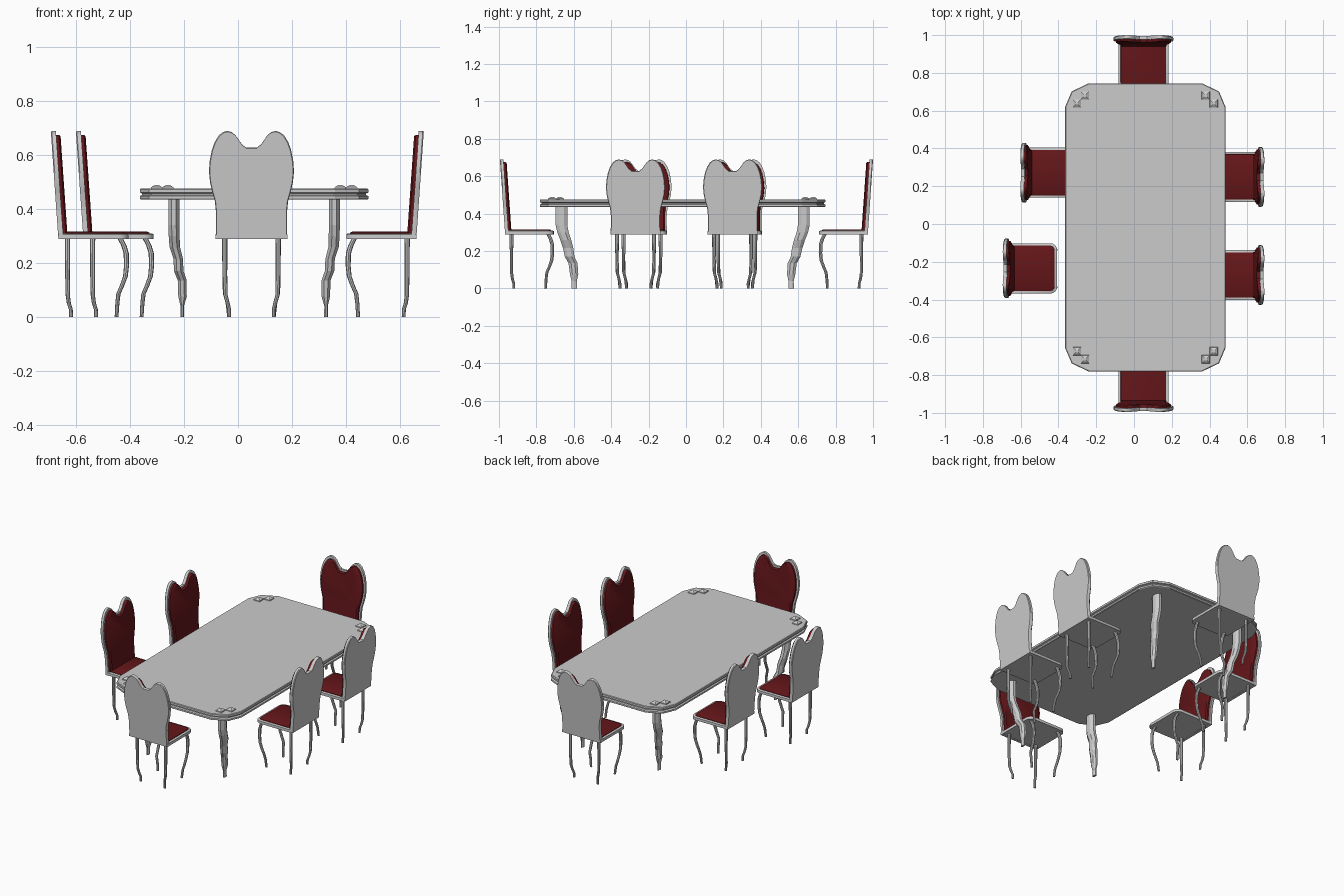
import bpy, bmesh, math
from mathutils import Matrix, Vector

if "Cube" in bpy.data.objects:
    bpy.data.objects.remove(bpy.data.objects["Cube"])

red = bpy.data.materials.new("red_upholstery")
red.diffuse_color = (0.13, 0.008, 0.01, 1)
red.use_nodes = True
red.node_tree.nodes["Principled BSDF"].inputs["Base Color"].default_value = red.diffuse_color


def loft_mesh(name, rings, mat=None):
    """Skin a list of equal-length rings and cap both ends."""
    bm = bmesh.new()
    vs = [[bm.verts.new(p) for p in r] for r in rings]
    n = len(vs[0])
    for a, b in zip(vs, vs[1:]):
        for i in range(n):
            j = (i + 1) % n
            bm.faces.new((a[i], a[j], b[j], b[i]))
    bm.faces.new(vs[0][::-1])
    bm.faces.new(vs[-1])
    bmesh.ops.recalc_face_normals(bm, faces=bm.faces)
    me = bpy.data.meshes.new(name)
    bm.to_mesh(me)
    bm.free()
    if mat:
        me.materials.append(mat)
    return me


def place(name, me, matrix=Matrix()):
    ob = bpy.data.objects.new(name, me)
    bpy.context.collection.objects.link(ob)
    ob.matrix_world = matrix
    return ob


def tube(path, sides, turn=0.0):
    """Rings around a path of (x, y, z, radius_x, radius_y)."""
    angles = [turn + math.tau * i / sides for i in range(sides)]
    return [[(x + rx * math.cos(a), y + ry * math.sin(a), z) for a in angles]
            for x, y, z, rx, ry in path]


def smooth(me, angle=35):
    me.shade_smooth()
    me.set_sharp_from_angle(angle=math.radians(angle))


# ---------- table ----------
CX, CY = 0.06, -0.018
corner = [(0.424, 0.64), (0.39, 0.72), (0.30, 0.763)]


def top_outline(z, inset=0.0):
    pts = []
    for sx, sy, seq in ((1, 1, corner), (-1, 1, corner[::-1]),
                        (-1, -1, corner), (1, -1, corner[::-1])):
        pts += [(CX + sx * (x - inset), CY + sy * (y - inset), z) for x, y in seq]
    return pts


# edge with a groove running all round
place("table_top", loft_mesh("table_top", [
    top_outline(0.435, 0.004), top_outline(0.438), top_outline(0.448),
    top_outline(0.452, 0.008), top_outline(0.458, 0.008),
    top_outline(0.461), top_outline(0.473), top_outline(0.476, 0.003)]))

# wavy table legs and corner studs, mirrored to all four corners
leg_path = [(0.298, 0.648, 0.437, 0.022, 0.034), (0.298, 0.648, 0.34, 0.022, 0.034),
            (0.297, 0.640, 0.30, 0.022, 0.033), (0.295, 0.625, 0.26, 0.021, 0.032),
            (0.282, 0.612, 0.215, 0.019, 0.030), (0.280, 0.604, 0.17, 0.019, 0.028),
            (0.267, 0.586, 0.135, 0.018, 0.026), (0.266, 0.580, 0.075, 0.017, 0.024),
            (0.267, 0.580, 0.04, 0.007, 0.015), (0.267, 0.580, 0.0, 0.008, 0.016)]
for sx in (-1, 1):
    for sy in (-1, 1):
        path = [(CX + sx * x, CY + sy * y, z, rx, ry) for x, y, z, rx, ry in leg_path]
        place("table_leg", loft_mesh("table_leg", tube(path, 8, math.pi / 8)))
        for x, y in ((0.32, 0.698), (0.362, 0.656)):
            sx_, sy_ = CX + sx * x, CY + sy * y
            stud = [(sx_, sy_, z, r, r) for z, r in
                    ((0.474, 0.031), (0.481, 0.029), (0.490, 0.009))]
            place("corner_stud", loft_mesh("corner_stud", tube(stud, 4, math.pi / 4)))

# ---------- chair parts (local: +x faces the table, back edge at x = 0) ----------
half = [(0.133, 0.288), (0.132, 0.34), (0.132, 0.39), (0.136, 0.43), (0.146, 0.465),
        (0.154, 0.50), (0.158, 0.54), (0.155, 0.58), (0.147, 0.62), (0.136, 0.65),
        (0.121, 0.674), (0.105, 0.686), (0.090, 0.690), (0.074, 0.686), (0.060, 0.675),
        (0.048, 0.658), (0.036, 0.641), (0.020, 0.628)]
outline = half + [(-y, z) for y, z in half[::-1]]


def back_ring(depth, sy=1.0, sz=1.0, base=0.288):
    """Heart-topped outline, leaning backwards."""
    ring = []
    for y, z in outline:
        z = base + (z - 0.288) * sz
        ring.append((depth - 0.028 * (z - 0.288) / 0.4, y * sy, z))
    return ring


def seat_ring(z, x0, x1, w, r):
    """Seat outline with rounded front corners."""
    side = [(x0, w)] + [(x1 - r + r * math.sin(a), w - r + r * math.cos(a))
                        for a in (math.radians(d) for d in (0, 22, 45, 68, 90))]
    return [(x, y, z) for x, y in side] + [(x, -y, z) for x, y in side[::-1]]


back = loft_mesh("chair_back", [back_ring(0, 0.98, 0.99, 0.289), back_ring(0.004),
                                back_ring(0.019)])
back_pad = loft_mesh("back_cushion", [back_ring(0.018, 0.93, 0.93, 0.302),
                                      back_ring(0.029, 0.92, 0.93, 0.302),
                                      back_ring(0.035, 0.86, 0.90, 0.308)], red)
seat = loft_mesh("seat", [seat_ring(0.289, 0, 0.26, 0.133, 0.035),
                          seat_ring(0.306, 0, 0.26, 0.133, 0.035),
                          seat_ring(0.309, 0.002, 0.256, 0.129, 0.033)])
seat_pad = loft_mesh("seat_cushion", [seat_ring(0.305, 0.015, 0.247, 0.121, 0.025),
                                      seat_ring(0.312, 0.015, 0.246, 0.120, 0.025),
                                      seat_ring(0.316, 0.018, 0.238, 0.112, 0.02)], red)
front_path = [(0.230, 0.29), (0.243, 0.265), (0.252, 0.235), (0.253, 0.19), (0.249, 0.15),
              (0.236, 0.115), (0.223, 0.085), (0.219, 0.05), (0.216, 0.0)]
rear_path = [(0.034, 0.29), (0.034, 0.16), (0.035, 0.08), (0.039, 0.05), (0.046, 0.028),
             (0.047, 0.0)]


def chair_leg(name, path, side):
    pts = []
    for x, z in path:
        y = 0.099 - 0.016 * max(0, min(1, (0.09 - z) / 0.06))
        r = 0.007 + 0.003 * min(1, z / 0.25)
        pts.append((x, side * y, z, r, r))
    return loft_mesh(name, tube(pts, 8))


parts = [("chair_back", back), ("back_cushion", back_pad), ("seat", seat),
         ("seat_cushion", seat_pad)]
for s in (-1, 1):
    parts += [("front_leg", chair_leg("front_leg", front_path, s)),
              ("rear_leg", chair_leg("rear_leg", rear_path, s))]
for _, me in parts:
    smooth(me)

# six chairs around the table: x, y, turn in degrees
for x, y, turn in ((-0.667, -0.235, 0), (-0.574, 0.272, 0), (0.662, 0.249, 180),
                   (0.662, -0.27, 180), (0.05, -0.967, 90), (0.05, 0.972, -90)):
    m = Matrix.Translation(Vector((x, y, 0))) @ Matrix.Rotation(math.radians(turn), 4, 'Z')
    for name, me in parts:
        place(name, me, m)
